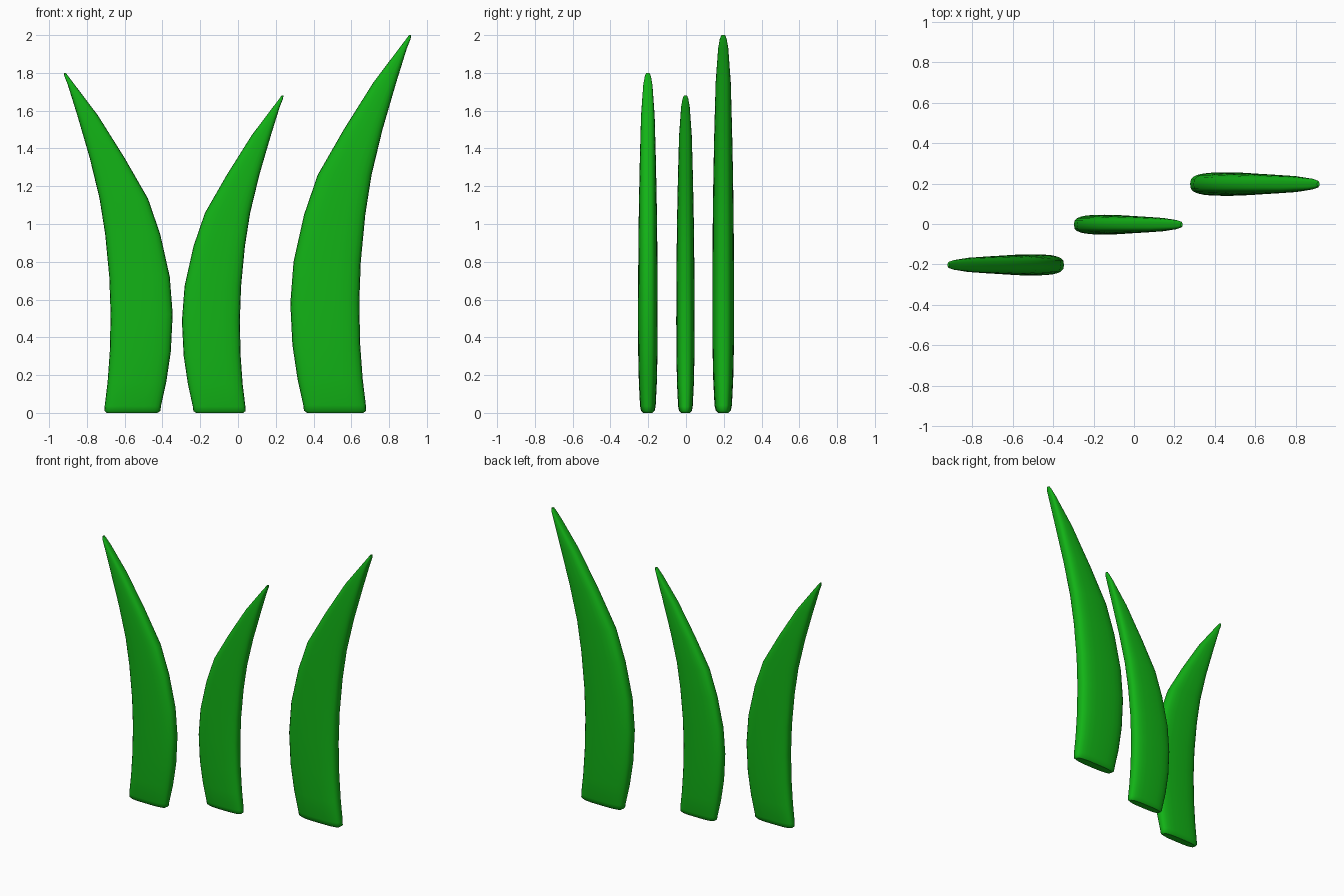
import bpy, bmesh, math

if "Cube" in bpy.data.objects:
    bpy.data.objects.remove(bpy.data.objects["Cube"])

green = bpy.data.materials.new("grass green")
green.diffuse_color = (0.006, 0.45, 0.008, 1)
green.use_nodes = True
green.node_tree.nodes["Principled BSDF"].inputs["Base Color"].default_value = green.diffuse_color

# Blade profile: height, left edge, right edge, half thickness (base centred on x = 0.515)
RINGS = [
    (0.000, 0.366, 0.664, 0.028), (0.012, 0.349, 0.679, 0.040),
    (0.040, 0.346, 0.677, 0.046), (0.180, 0.315, 0.660, 0.053),
    (0.360, 0.288, 0.647, 0.057), (0.580, 0.277, 0.642, 0.058),
    (0.800, 0.294, 0.650, 0.057), (1.050, 0.350, 0.674, 0.055),
    (1.260, 0.422, 0.707, 0.052), (1.500, 0.560, 0.765, 0.047),
    (1.750, 0.717, 0.838, 0.040), (1.930, 0.853, 0.894, 0.027),
    (1.980, 0.891, 0.914, 0.018), (2.000, 0.905, 0.917, 0.010),
]
SIDES = 24
POWER = 2 / 3  # rounded-box cross-section


def rounded(v):
    return math.copysign(abs(v) ** POWER, v)


def blade(name, x, y, scale, flip):
    """Curved flat grass blade lofted through rounded cross-sections."""
    bm = bmesh.new()
    loops = []
    for z, left, right, half in RINGS:
        centre, width = (left + right) / 2 - 0.515, (right - left) / 2
        loop = []
        for i in range(SIDES):
            a = math.tau * i / SIDES
            px = centre + width * rounded(math.cos(a))
            py = half * rounded(math.sin(a))
            loop.append(bm.verts.new((x + flip * scale * px, y + scale * py, scale * z)))
        loops.append(loop)
    for low, high in zip(loops, loops[1:]):
        for i in range(SIDES):
            j = (i + 1) % SIDES
            bm.faces.new((low[i], low[j], high[j], high[i]))
    bm.faces.new(loops[0][::-1])
    bm.faces.new(loops[-1])
    bmesh.ops.recalc_face_normals(bm, faces=bm.faces)
    for f in bm.faces:
        f.smooth = len(f.verts) == 4
    mesh = bpy.data.meshes.new(name)
    bm.to_mesh(mesh)
    bm.free()
    mesh.materials.append(green)
    bpy.context.collection.objects.link(bpy.data.objects.new(name, mesh))


blade("left_grass_blade", -0.56, -0.202, 0.90, -1)
blade("middle_grass_blade", -0.097, -0.003, 0.84, 1)
blade("right_grass_blade", 0.515, 0.197, 1.00, 1)
